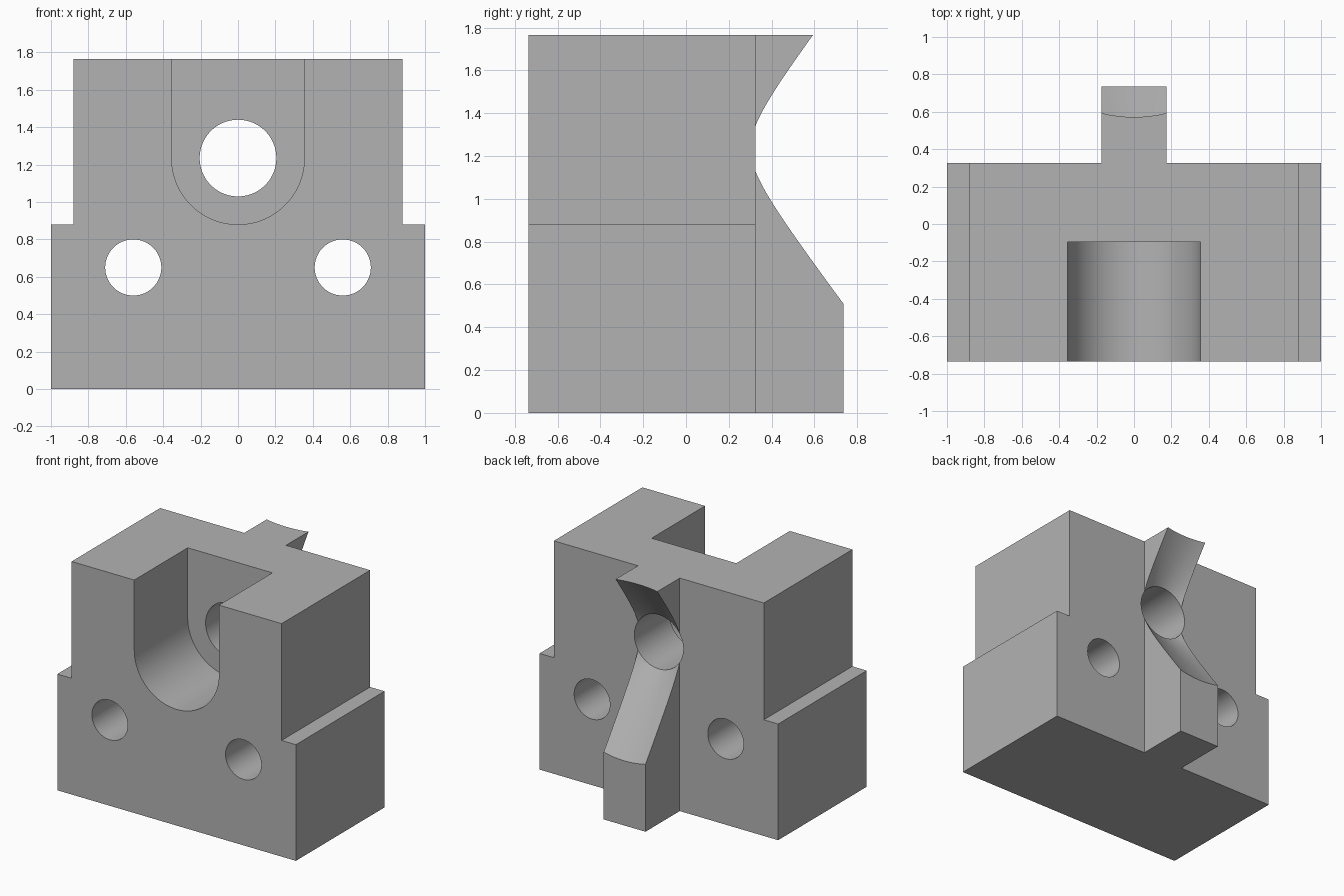
import bpy
import bmesh
from math import cos, sin, pi, radians
from mathutils import Matrix

if "Cube" in bpy.data.objects:
    bpy.data.objects.remove(bpy.data.objects["Cube"], do_unlink=True)

HEIGHT, STEP, FRONT, BACK = 1.765, 0.88, -0.735, 0.325
RIB_BACK, RIB_HALF = 0.735, 0.175
BORE_Z, BORE_R = 1.235, 0.205

grey = bpy.data.materials.new("machined_grey")
grey.use_nodes = True
grey.diffuse_color = (0.45, 0.45, 0.45, 1)
grey.node_tree.nodes["Principled BSDF"].inputs["Base Color"].default_value = (0.45, 0.45, 0.45, 1)


def finish(name, bm):
    bmesh.ops.recalc_face_normals(bm, faces=bm.faces)
    mesh = bpy.data.meshes.new(name)
    bm.to_mesh(mesh)
    bm.free()
    mesh.materials.append(grey)
    obj = bpy.data.objects.new(name, mesh)
    bpy.context.collection.objects.link(obj)
    return obj


def extrude_profile(name, points, y0, y1):
    """Extrude an (x, z) outline along y."""
    bm = bmesh.new()
    face = bm.faces.new([bm.verts.new((x, y0, z)) for x, z in points])
    new = bmesh.ops.extrude_face_region(bm, geom=[face])["geom"]
    verts = [v for v in new if isinstance(v, bmesh.types.BMVert)]
    bmesh.ops.translate(bm, verts=verts, vec=(0, y1 - y0, 0))
    return finish(name, bm)


def revolve(name, profile, x, z, sides=96):
    """Revolve (y, radius) points about a y-parallel axis, with end caps."""
    bm = bmesh.new()
    rings = [[bm.verts.new((x + r * cos(2 * pi * i / sides), y, z + r * sin(2 * pi * i / sides)))
              for i in range(sides)] for y, r in profile]
    for a, b in zip(rings, rings[1:]):
        for i in range(sides):
            j = (i + 1) % sides
            bm.faces.new((a[i], a[j], b[j], b[i]))
    bm.faces.new(rings[0])
    bm.faces.new(rings[-1])
    return finish(name, bm)


def combine(target, tool, operation):
    mod = target.modifiers.new(tool.name, "BOOLEAN")
    mod.operation, mod.solver, mod.object = operation, "EXACT", tool
    bpy.ops.object.select_all(action="DESELECT")
    bpy.context.view_layer.objects.active = target
    target.select_set(True)
    bpy.ops.object.modifier_apply(modifier=mod.name)
    bpy.data.objects.remove(tool, do_unlink=True)


# Stepped body
half = [(1, 0), (1, STEP), (0.88, STEP), (0.88, HEIGHT)]
block = extrude_profile("mount_block", half + [(-x, z) for x, z in reversed(half)], FRONT, BACK)

# Rear rib
w = RIB_HALF
rib = extrude_profile("rear_rib", [(-w, 0), (w, 0), (w, HEIGHT), (-w, HEIGHT)], BACK - 0.2, RIB_BACK)
combine(block, rib, "UNION")

# Round-bottomed front pocket, open at the top
pr = 0.355
arc = [(pr * cos(pi + pi * i / 64), BORE_Z + pr * sin(pi + pi * i / 64)) for i in range(65)]
pocket = extrude_profile("pocket_cutter", arc + [(pr, 2), (-pr, 2)], FRONT - 0.2, -0.095)
combine(block, pocket, "DIFFERENCE")

# Central bore flaring into a cone through the rib
flare = 0.9
bore = revolve("bore_cutter", [(-0.25, BORE_R), (BACK, BORE_R),
                               (flare, BORE_R + 1.318 * (flare - BACK))], 0, BORE_Z)
combine(block, bore, "DIFFERENCE")

# Two bolt holes
for side in (-1, 1):
    hole = revolve("bolt_hole_cutter", [(-1, 0.15), (1, 0.15)], side * 0.56, 0.65)
    combine(block, hole, "DIFFERENCE")

bpy.ops.object.select_all(action="DESELECT")
block.select_set(True)
bpy.context.view_layer.objects.active = block
bpy.ops.object.shade_smooth_by_angle(angle=radians(25))
